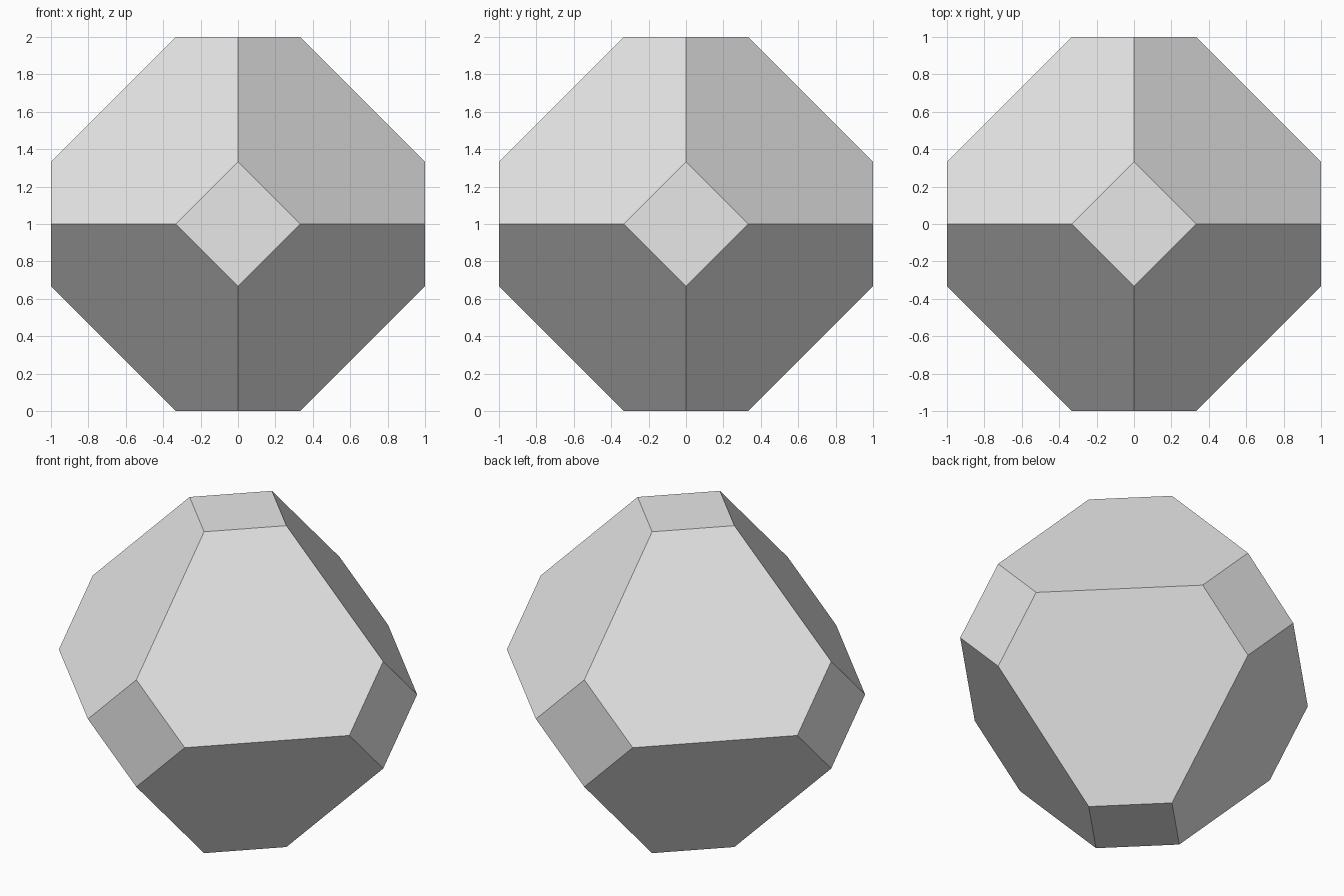
import bpy
import bmesh
import math
from itertools import product

cube = bpy.data.objects.get("Cube")
if cube:
    bpy.data.objects.remove(cube, do_unlink=True)

# Single plain grey
grey = bpy.data.materials.new("plain grey")
grey.use_nodes = True
colour = (0.8, 0.8, 0.8, 1)
grey.diffuse_color = colour
grey.node_tree.nodes["Principled BSDF"].inputs["Base Color"].default_value = colour

# Octahedron with its six tips cut off: each tip becomes a small square
RADIUS, CUT = 1.0, 1 / 3
bm = bmesh.new()
for axis, side in product(range(3), (-1, 1)):
    for other, offset in product(range(1, 3), (-CUT, CUT)):
        point = [0.0, 0.0, 0.0]
        point[axis] = side * RADIUS
        point[(axis + other) % 3] = offset
        point[2] += RADIUS
        bm.verts.new(point)
bmesh.ops.convex_hull(bm, input=bm.verts)

# Merge the hull triangles into flat squares and hexagons
bmesh.ops.dissolve_limit(bm, angle_limit=math.radians(2), verts=bm.verts, edges=bm.edges)
bmesh.ops.recalc_face_normals(bm, faces=bm.faces)

mesh = bpy.data.meshes.new("truncated_octahedron")
bm.to_mesh(mesh)
bm.free()
mesh.materials.append(grey)
solid = bpy.data.objects.new("truncated_octahedron", mesh)
bpy.context.collection.objects.link(solid)
